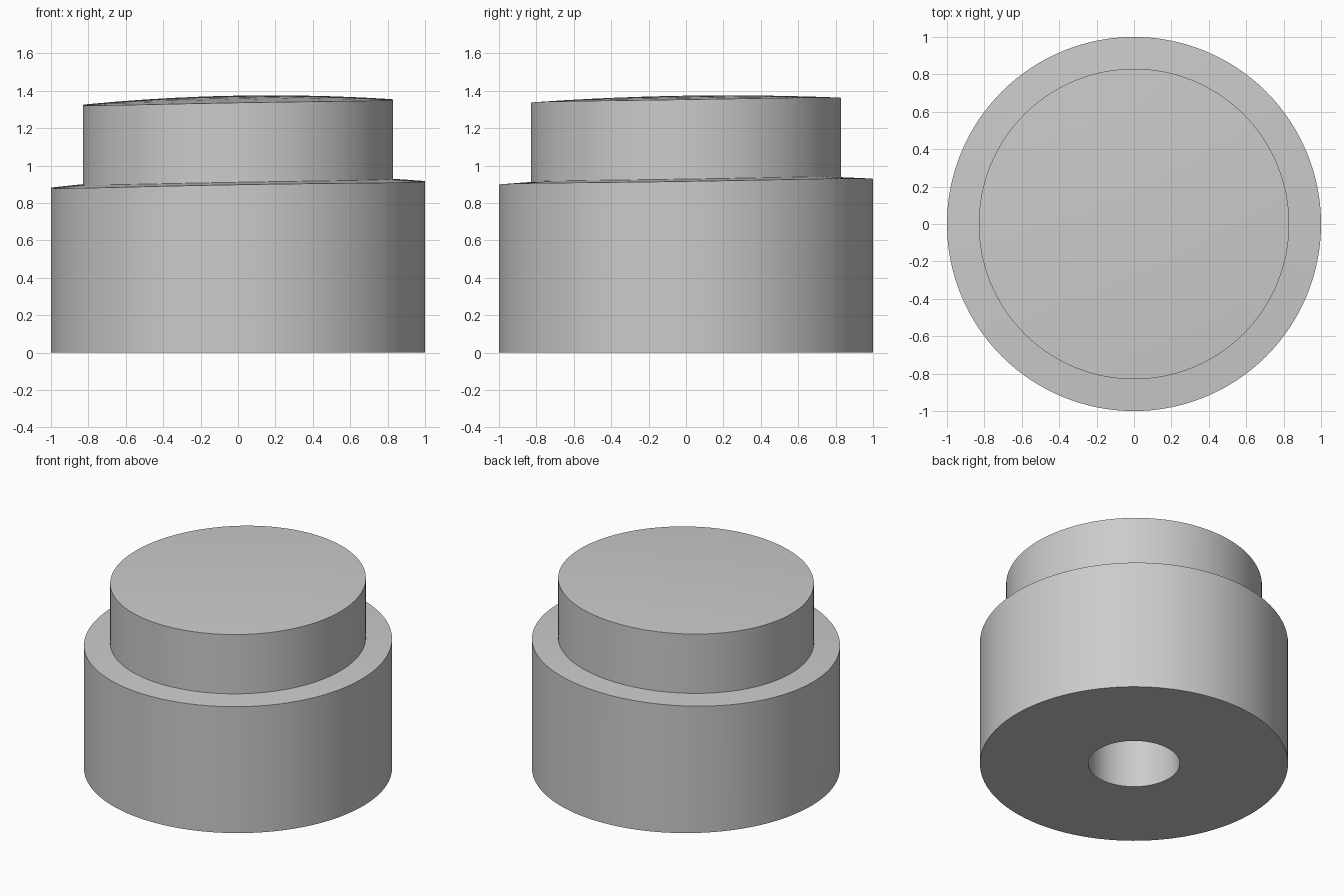
import bpy, bmesh, math

SEGMENTS = 128

cube = bpy.data.objects.get("Cube")
if cube:
    bpy.data.objects.remove(cube, do_unlink=True)

grey = bpy.data.materials.new("light_grey")
grey.use_nodes = True
colour = (0.6, 0.6, 0.6, 1)
grey.diffuse_color = colour
grey.node_tree.nodes["Principled BSDF"].inputs["Base Color"].default_value = colour


def crown(x, y):
    """Slightly tilted, shallow dome shared by the shoulder and the top."""
    return 0.0175 * x + 0.0155 * y - 0.049 * x * x - 0.034 * y * y


def lathe(name, profile):
    """Spin (radius, height, domed) points; a zero radius closes the end."""
    bm = bmesh.new()
    rings = []
    for radius, height, domed in profile:
        ring = []
        for i in range(SEGMENTS if radius else 1):
            angle = math.tau * i / SEGMENTS
            x, y = radius * math.cos(angle), radius * math.sin(angle)
            ring.append(bm.verts.new((x, y, height + domed * crown(x, y))))
        rings.append(ring)
    for a, b in zip(rings, rings[1:]):
        for i in range(SEGMENTS):
            j = (i + 1) % SEGMENTS
            if len(a) == 1:
                bm.faces.new((a[0], b[j], b[i]))
            elif len(b) == 1:
                bm.faces.new((a[i], a[j], b[0]))
            else:
                bm.faces.new((a[i], a[j], b[j], b[i]))
    bmesh.ops.recalc_face_normals(bm, faces=bm.faces)
    mesh = bpy.data.meshes.new(name)
    bm.to_mesh(mesh)
    bm.free()
    mesh.materials.append(grey)
    obj = bpy.data.objects.new(name, mesh)
    bpy.context.collection.objects.link(obj)
    bpy.ops.object.select_all(action="DESELECT")
    obj.select_set(True)
    bpy.context.view_layer.objects.active = obj
    bpy.ops.object.shade_smooth_by_angle(angle=math.radians(30))


# Blind bore, base, shoulder, neck and domed top as one closed body
bore, base, neck = 0.297, 1.0, 0.83
shoulder, top, bore_depth = 0.947, 1.372, 0.7
body = [(0, bore_depth, 0), (bore, bore_depth, 0), (bore, 0, 0), (base, 0, 0),
        (base, shoulder, 1), (neck, shoulder, 1)]
body += [(neck * k / 6, top, 1) for k in range(6, -1, -1)]
lathe("stepped_knob", body)
